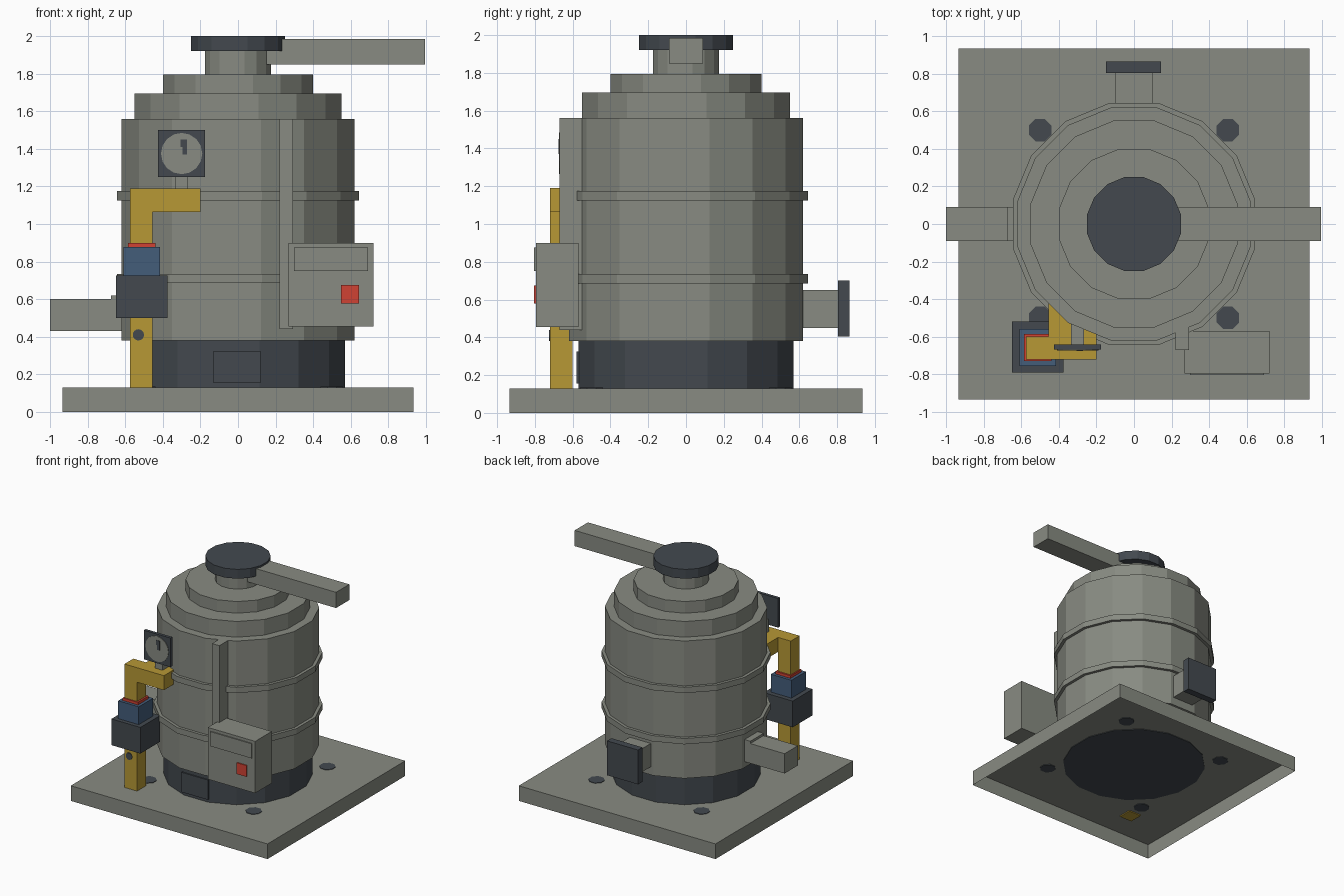
import bpy
import bmesh
from math import pi, cos
from mathutils import Matrix

default = bpy.data.objects.get("Cube")
if default:
    bpy.data.objects.remove(default, do_unlink=True)


def make_material(name, rgb):
    """Flat colour from sRGB bytes, stored as linear values."""
    lin = [((c / 255 + 0.055) / 1.055) ** 2.4 for c in rgb] + [1.0]
    mat = bpy.data.materials.new(name)
    mat.use_nodes = True
    mat.diffuse_color = lin
    bsdf = next(n for n in mat.node_tree.nodes if n.type == 'BSDF_PRINCIPLED')
    bsdf.inputs["Base Color"].default_value = lin
    bsdf.inputs["Roughness"].default_value = 0.8
    return mat


GREY = make_material("warm grey metal", (136, 139, 130))
DARK = make_material("dark slate", (67, 73, 79))
YELLOW = make_material("pipe yellow", (183, 152, 53))
BLUE = make_material("valve blue", (68, 93, 122))
RED = make_material("signal red", (208, 66, 51))


def finish(name, bm, mat):
    mesh = bpy.data.meshes.new(name)
    bm.to_mesh(mesh)
    bm.free()
    mesh.materials.append(mat)
    obj = bpy.data.objects.new(name, mesh)
    bpy.context.collection.objects.link(obj)
    return obj


def box(name, mat, x, y, z, open_bottom=False):
    """Box between (min, max) pairs on each axis."""
    bm = bmesh.new()
    bmesh.ops.create_cube(bm, size=1)
    for v in bm.verts:
        v.co = [r[0] + (c + 0.5) * (r[1] - r[0]) for c, r in zip(v.co, (x, y, z))]
    if open_bottom:
        bm.normal_update()
        under = [f for f in bm.faces if f.normal.z < -0.9]
        bmesh.ops.delete(bm, geom=under, context='FACES')
    return finish(name, bm, mat)


def drum(name, mat, apothem, z, sides=16, centre=(0, 0)):
    """Upright faceted drum with a flat side toward each axis."""
    r = apothem / cos(pi / sides)
    place = Matrix.Translation((*centre, (z[0] + z[1]) / 2)) @ Matrix.Rotation(pi / sides, 4, 'Z')
    bm = bmesh.new()
    bmesh.ops.create_cone(bm, cap_ends=True, segments=sides, radius1=r, radius2=r,
                          depth=z[1] - z[0], matrix=place)
    return finish(name, bm, mat)


def front_disc(name, mat, radius, x, y, z, thickness=0.006):
    """Thin disc facing the front."""
    place = Matrix.Translation((x, y, z)) @ Matrix.Rotation(pi / 2, 4, 'X')
    bm = bmesh.new()
    bmesh.ops.create_cone(bm, cap_ends=True, segments=16, radius1=radius, radius2=radius,
                          depth=thickness, matrix=place)
    return finish(name, bm, mat)


# Hollow base plate and its four bolts
box("base_plate", GREY, (-0.935, 0.935), (-0.935, 0.935), (0, 0.13), open_bottom=True)
for sx in (-1, 1):
    for sy in (-1, 1):
        drum("base_bolt", DARK, 0.06, (0.124, 0.134), 8, (sx * 0.5, sy * 0.5))

# Stacked tank body
drum("tank_foot", DARK, 0.57, (0.125, 0.38))
drum("tank_body", GREY, 0.62, (0.38, 1.56))
drum("lower_shoulder", GREY, 0.55, (1.56, 1.695))
drum("upper_shoulder", GREY, 0.4, (1.695, 1.795))
drum("neck", GREY, 0.175, (1.795, 1.92))
drum("cap", DARK, 0.25, (1.92, 2.0))
for z in (0.685, 1.125):
    drum("tank_band", GREY, 0.645, (z, z + 0.05))
box("name_plate", DARK, (-0.13, 0.12), (-0.58, -0.565), (0.155, 0.325))

# Top arm, side duct and rear port
box("top_arm", GREY, (0.1, 0.995), (-0.09, 0.09), (1.85, 1.985))
box("side_duct", GREY, (-1.0, -0.6), (-0.09, 0.09), (0.43, 0.6))
box("duct_collar", GREY, (-0.675, -0.6), (-0.09, 0.09), (0.45, 0.62))
box("rear_port", GREY, (-0.1, 0.1), (0.58, 0.81), (0.45, 0.65))
box("rear_port_cover", DARK, (-0.15, 0.145), (0.805, 0.865), (0.405, 0.7))

# Yellow feed pipe with its stacked valve
box("feed_pipe", YELLOW, (-0.575, -0.455), (-0.72, -0.6), (0.122, 1.19))
box("feed_elbow", YELLOW, (-0.455, -0.2), (-0.72, -0.42), (1.065, 1.19))
box("valve_body", DARK, (-0.65, -0.375), (-0.79, -0.52), (0.5, 0.725))
box("valve_bonnet", BLUE, (-0.61, -0.415), (-0.755, -0.56), (0.725, 0.878))
box("valve_ring", RED, (-0.585, -0.44), (-0.73, -0.585), (0.878, 0.9))
front_disc("pipe_bolt", DARK, 0.03, -0.53, -0.721, 0.41)

# Pressure gauge
box("gauge_stem", GREY, (-0.335, -0.265), (-0.645, -0.52), (1.17, 1.3))
box("gauge_case", DARK, (-0.427, -0.175), (-0.668, -0.642), (1.25, 1.5))
front_disc("gauge_dial", GREY, 0.11, -0.3, -0.669, 1.375)
box("gauge_needle", DARK, (-0.295, -0.272), (-0.676, -0.67), (1.37, 1.45))
box("gauge_needle_tip", DARK, (-0.305, -0.272), (-0.676, -0.67), (1.41, 1.45))

# Control box with conduit, label panel and button
box("conduit", GREY, (0.222, 0.292), (-0.67, -0.54), (0.44, 1.56))
box("control_box", GREY, (0.27, 0.72), (-0.795, -0.57), (0.455, 0.9))
box("control_panel", GREY, (0.298, 0.692), (-0.804, -0.795), (0.75, 0.875))
box("control_button", RED, (0.547, 0.643), (-0.804, -0.795), (0.578, 0.675))
